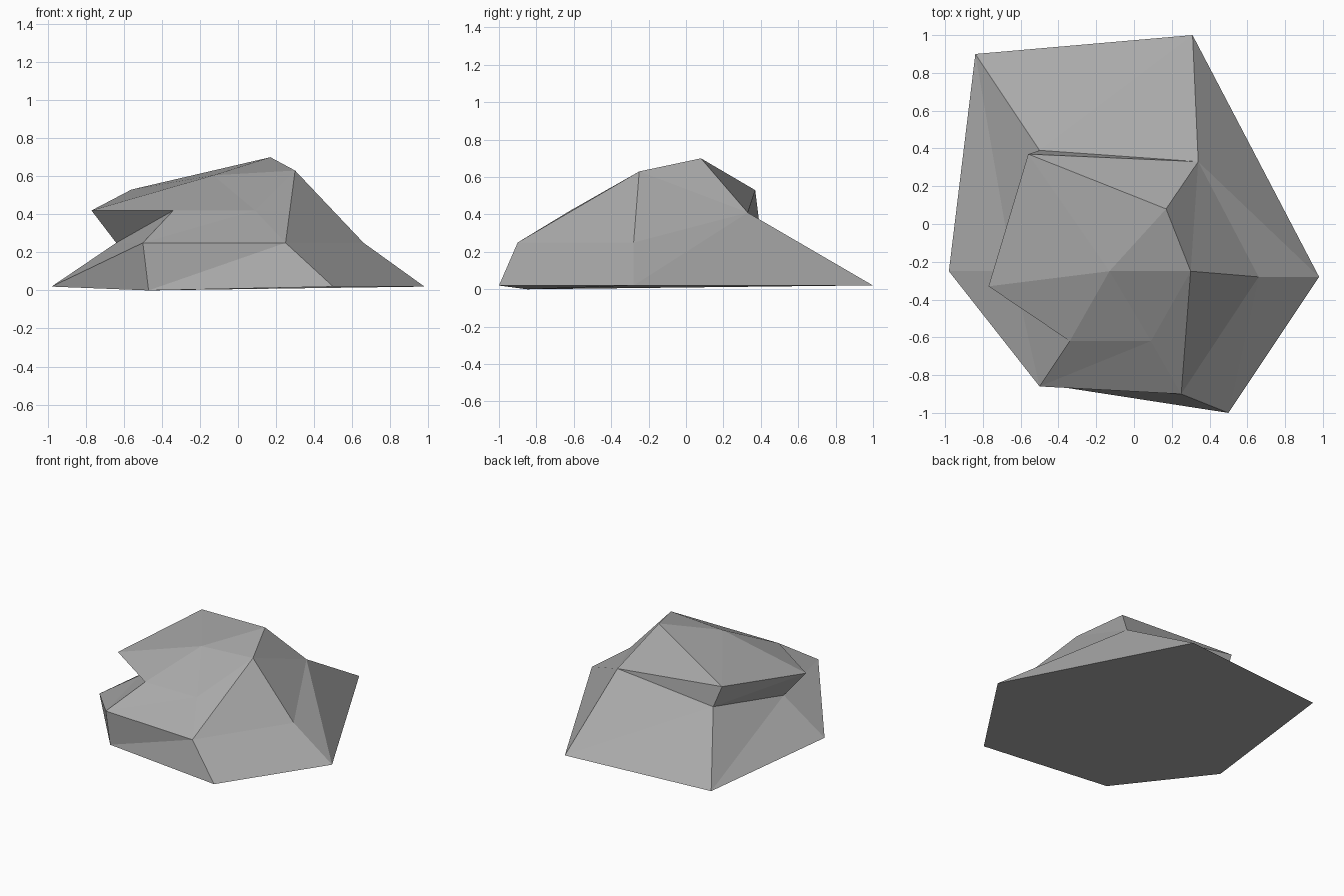
import bpy
import bmesh

# Remove the default object
default_object = bpy.data.objects.get("Cube")
if default_object:
    bpy.data.objects.remove(default_object, do_unlink=True)


def make_material(name, colour):
    """Create a plain matte material in one flat colour."""
    material = bpy.data.materials.new(name)
    material.use_nodes = True
    material.diffuse_color = colour
    shader = material.node_tree.nodes["Principled BSDF"]
    shader.inputs["Base Color"].default_value = colour
    shader.inputs["Roughness"].default_value = 0.9
    return material


def add_ring(bm, points):
    """Add one irregular six-sided contour, counter-clockwise from the left side."""
    return [bm.verts.new(point) for point in points]


def join_rings(bm, lower, upper, flipped=()):
    """Skin two contours with triangles; flipped lists the sides folded the other way."""
    count = len(lower)
    for side in range(count):
        after = (side + 1) % count
        a, b = lower[side], lower[after]
        c, d = upper[after], upper[side]
        if side in flipped:
            triangles = ((a, b, d), (b, c, d))
        else:
            triangles = ((a, b, c), (a, c, d))
        for triangle in triangles:
            bm.faces.new(triangle)


def cap_ring(bm, ring, centre):
    """Close the top of a contour with a fan around a centre point."""
    hub = bm.verts.new(centre)
    for side, vertex in enumerate(ring):
        bm.faces.new((vertex, ring[(side + 1) % len(ring)], hub))


bm = bmesh.new()

# Wide foot of the rock
foot = add_ring(bm, [(.98, -.28, .02), (.31, 1, .02), (-.84, .9, .02),
                     (-.98, -.25, .02), (-.47, -.85, 0), (.5, -1, .02)])

# Middle contour, pinched in below the overhang
waist = add_ring(bm, [(.66, -.28, .25), (.34, .33, .41), (-.5, .39, .37),
                      (-.64, -.25, .25), (-.5, -.86, .25), (.25, -.9, .25)])

# Upper contour with the overhanging ledge
crown = add_ring(bm, [(.3, -.25, .63), (.17, .08, .7), (-.56, .37, .53),
                      (-.77, -.33, .42), (-.34, -.62, .42), (.09, -.62, .42)])

# Skin the sides, the top and the underside
join_rings(bm, foot, waist)
join_rings(bm, waist, crown, flipped=(0,))
cap_ring(bm, crown, (-.13, -.25, .605))
bm.faces.new(list(reversed(foot)))
bmesh.ops.recalc_face_normals(bm, faces=bm.faces[:])
for face in bm.faces:
    face.smooth = False

# Rock object
mesh = bpy.data.meshes.new("rock")
bm.to_mesh(mesh)
bm.free()
mesh.materials.append(make_material("stone grey", (0.4, 0.4, 0.4, 1)))
rock = bpy.data.objects.new("rock", mesh)
bpy.context.collection.objects.link(rock)
